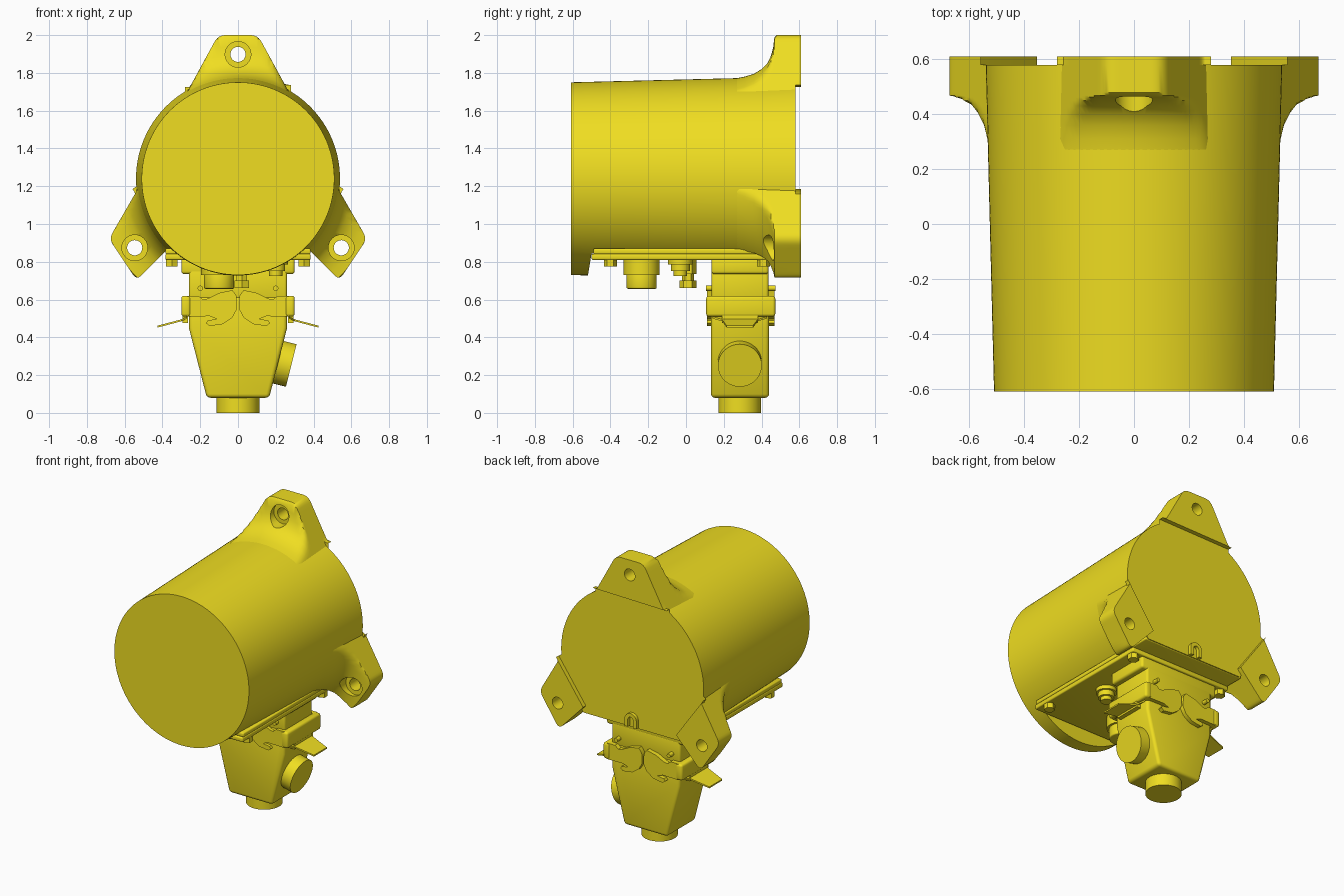
import bpy, bmesh
from math import sin, cos, pi, hypot, atan2
from mathutils import Vector, Matrix

if "Cube" in bpy.data.objects:
    bpy.data.objects.remove(bpy.data.objects["Cube"])

mat = bpy.data.materials.new("yellow_paint")
mat.diffuse_color = (0.87, 0.73, 0.015, 1)
mat.use_nodes = True
mat.node_tree.nodes["Principled BSDF"].inputs["Base Color"].default_value = mat.diffuse_color
CZ = 1.24          # height of the drum axis
CY = 0.285         # y of the plug axis


def finish(name, bm, bevel=0.0, cutters=(), angle=0.6):
    bmesh.ops.recalc_face_normals(bm, faces=bm.faces)
    me = bpy.data.meshes.new(name)
    bm.to_mesh(me)
    bm.free()
    ob = bpy.data.objects.new(name, me)
    bpy.context.collection.objects.link(ob)
    me.materials.append(mat)
    bpy.ops.object.select_all(action='DESELECT')
    ob.select_set(True)
    bpy.context.view_layer.objects.active = ob
    if bevel:
        m = ob.modifiers.new("bevel", 'BEVEL')
        m.width, m.segments, m.limit_method, m.angle_limit = bevel, 3, 'ANGLE', 0.5
        bpy.ops.object.modifier_apply(modifier=m.name)
    for c in cutters:
        m = ob.modifiers.new("cut", 'BOOLEAN')
        m.operation, m.object, m.solver = 'DIFFERENCE', c, 'EXACT'
        bpy.ops.object.modifier_apply(modifier=m.name)
    for c in cutters:
        bpy.data.objects.remove(c)
    bpy.ops.object.shade_smooth_by_angle(angle=angle)
    return ob


def loft(name, rings, **kw):
    """Skin a list of equally long rings and cap both ends."""
    bm = bmesh.new()
    vs = [[bm.verts.new(p) for p in r] for r in rings]
    n = len(vs[0])
    for a, b in zip(vs, vs[1:]):
        for i in range(n):
            bm.faces.new((a[i], a[(i + 1) % n], b[(i + 1) % n], b[i]))
    bm.faces.new(vs[0])
    bm.faces.new(vs[-1])
    return finish(name, bm, **kw)


def prism(name, pts, y0, y1, **kw):
    """Extrude an x-z outline along y."""
    return loft(name, [[(x, y, z) for x, z in pts] for y in (y0, y1)], **kw)


def box(name, x0, x1, y0, y1, z0, z1, **kw):
    return prism(name, [(x0, z0), (x1, z0), (x1, z1), (x0, z1)], y0, y1, **kw)


def cyl(name, a, b, r, n=48, r2=None, **kw):
    """Cylinder between two points."""
    a, b = Vector(a), Vector(b)
    bm = bmesh.new()
    rot = (b - a).to_track_quat('Z', 'Y').to_matrix().to_4x4()
    bmesh.ops.create_cone(bm, cap_ends=True, segments=n, radius1=r, radius2=r2 or r,
                          depth=(b - a).length, matrix=Matrix.Translation((a + b) / 2) @ rot)
    return finish(name, bm, **kw)


# Drum, tapered, with a flat cut along the underside
cut = loft("drum_cutter", [[(x, -0.54, 0.6), (x, 1, 0.6), (x, 1, 0.845), (x, -0.50, 0.845)] for x in (-1, 1)])
cyl("drum", (0, -0.61, CZ), (0, 0.58, CZ), 0.51, 128, 0.54, cutters=[cut])

# Mounting ears: outline in (across, outward) coordinates, lofted along y
FILLET = [(0.15, 0.515), (0.25, 0.528), (0.31, 0.54), (0.36, 0.555), (0.40, 0.58), (0.43, 0.61),
          (0.45, 0.655), (0.462, 0.70), (0.468, 0.748), (0.48, 0.80), (0.58, 0.80)]


def outline(right, left):
    """Rounded and densely sampled ear outline from base right to base left."""
    (a, b), (d, c) = [[Vector(p) for p in s] for s in (right, left)]
    def corner(p, q, r, rad=0.04):
        s, e = q + (p - q).normalized() * rad, q + (r - q).normalized() * rad
        return [s * (1 - t) ** 2 + q * 2 * t * (1 - t) + e * t * t for t in (i / 6 for i in range(7))]
    c1, c2 = corner(a, b, c), corner(b, c, d)
    seg = lambda p, q, n: [p.lerp(q, i / n) for i in range(1, n)]
    return [a] + seg(a, c1[0], 14) + c1 + seg(c1[-1], c2[0], 10) + c2 + seg(c2[-1], d, 14) + [d]


def ear(name, out, ax, pts, pin=False):
    def world(t, r, y):
        return (out[0] * r + ax[0] * t, y, CZ + out[1] * r + ax[1] * t)
    rings = []
    for y, lim in FILLET:
        ring = []
        for t, r in pts:
            k = min(1, lim / hypot(t, r))
            ring.append(world(t * k, r * k, y))
        rings.append(ring)
    for y in (0.5801, 0.61):          # raised pad on the back
        rings.append([world(t, max(r, 0.495 - 0.0002 * i), y) for i, (t, r) in enumerate(pts)])
    holes = [cyl("bolt_cut", world(0, 0.658, 0.3), world(0, 0.658, 0.7), 0.04),
             cyl("counterbore_cut", world(0, 0.658, 0.2), world(0, 0.658, 0.485), 0.068)]
    if pin:
        holes.append(cyl("pin_cut", world(0, 0.575, 0.53), world(0, 0.575, 0.7), 0.03))
    loft(name, rings, cutters=holes, angle=0.7)


top = outline([(0.28, 0.44), (0.105, 0.76)], [(-0.28, 0.44), (-0.105, 0.76)])
low = outline([(0.265, 0.44), (0.115, 0.745)], [(-0.085, 0.46), (-0.15, 0.745)])
ear("top_ear", (0, 1), (1, 0), top, True)
for s, side in ((1, "right"), (-1, "left")):
    ear(side + "_ear", (0.831 * s, -0.556), (0.556 * s, 0.831), low)

# Underside flange, cover plate and arch-shaped rib on the back
box("drum_flange", -0.385, 0.385, -0.49, 0.575, 0.84, 0.87, bevel=0.008)
box("cover_plate", -0.385, 0.385, -0.50, 0.45, 0.81, 0.842, bevel=0.008)
arch = [(-0.045, 0.85)] + [(-0.045 * cos(i * pi / 12), 0.90 + 0.045 * sin(i * pi / 12)) for i in range(13)] + [(0.045, 0.85)]
inner = [(x * 0.45, 0.90 + (z - 0.90) * (0.45 if z > 0.9 else 1)) for x, z in reversed(arch)]
prism("back_arch", arch + inner, 0.57, 0.602)

# Fittings below the plate: breather cap, earthing stud, small stepped plug, corner nuts
cyl("cap_collar", (-0.10, -0.235, 0.73), (-0.10, -0.235, 0.82), 0.095)
cyl("cap", (-0.10, -0.235, 0.657), (-0.10, -0.235, 0.74), 0.08, bevel=0.008)
for i, (r, z) in enumerate(((0.045, 0.66), (0.032, 0.70), (0.045, 0.735))):
    cyl("stud_nut_%d" % i, (0.02, 0.01, z), (0.02, 0.01, z + (0.04 if i < 2 else 0.08)), r, 6)
for i, (r, z) in enumerate(((0.035, 0.725), (0.05, 0.75), (0.065, 0.785))):
    cyl("plug_step_%d" % i, (0.20, -0.03, z), (0.20, -0.03, 0.82), r)
for s in (-1, 1):
    for y in (-0.40, 0.41):
        cyl("corner_nut", (s * 0.35, y, 0.775), (s * 0.35, y, 0.82), 0.035, 6)

# Connector: socket, hood, bottom gland and angled side gland
box("socket_flange", -0.30, 0.30, 0.135, 0.437, 0.735, 0.82, bevel=0.015)
box("socket", -0.26, 0.26, 0.135, 0.437, 0.60, 0.76, bevel=0.015)
prism("hood", [(-0.165, 0.08), (0.165, 0.08), (0.26, 0.45), (0.26, 0.62), (-0.26, 0.62), (-0.26, 0.45)],
      0.132, 0.44, bevel=0.02)
cyl("bottom_gland", (0, CY, 0), (0, CY, 0.10), 0.113, 64)
cyl("side_gland", (0.17, CY, 0.279), (0.282, CY, 0.251), 0.116, 64)

# Locking levers: side straps, hooked cheeks, pivot pins and finger tabs
HOOK = [(0.27, 0.62), (0.21, 0.62), (0.185, 0.60), (0.16, 0.605), (0.10, 0.635), (0.03, 0.65), (0.008, 0.62),
        (0.005, 0.55), (0.03, 0.505), (0.08, 0.47), (0.15, 0.46), (0.17, 0.475), (0.16, 0.49), (0.11, 0.497),
        (0.15, 0.512), (0.27, 0.51)]
for s, side in ((1, "right"), (-1, "left")):
    xs = sorted((s * 0.25, s * 0.30))
    box(side + "_strap", *xs, 0.107, 0.473, 0.51, 0.62, bevel=0.015)
    hook = [(s * x, z) for x, z in HOOK]
    prism(side + "_front_cheek", hook, 0.112, 0.14)
    prism(side + "_back_cheek", hook, 0.43, 0.468)
    cyl(side + "_pivot", (s * 0.20, 0.105, 0.66), (s * 0.20, 0.475, 0.66), 0.014, 24)
    tab = [(0.27, 0.14, 0.50), (0.30, 0.19, 0.485), (0.425, 0.215, 0.452),
           (0.425, 0.355, 0.452), (0.30, 0.38, 0.485), (0.27, 0.43, 0.50)]
    loft(side + "_finger_tab", [[(s * x, y, z + d) for x, y, z in tab] for d in (0, 0.01)])
    box(side + "_tab_web", *sorted((s * 0.265, s * 0.295)), 0.19, 0.38, 0.475, 0.53)
